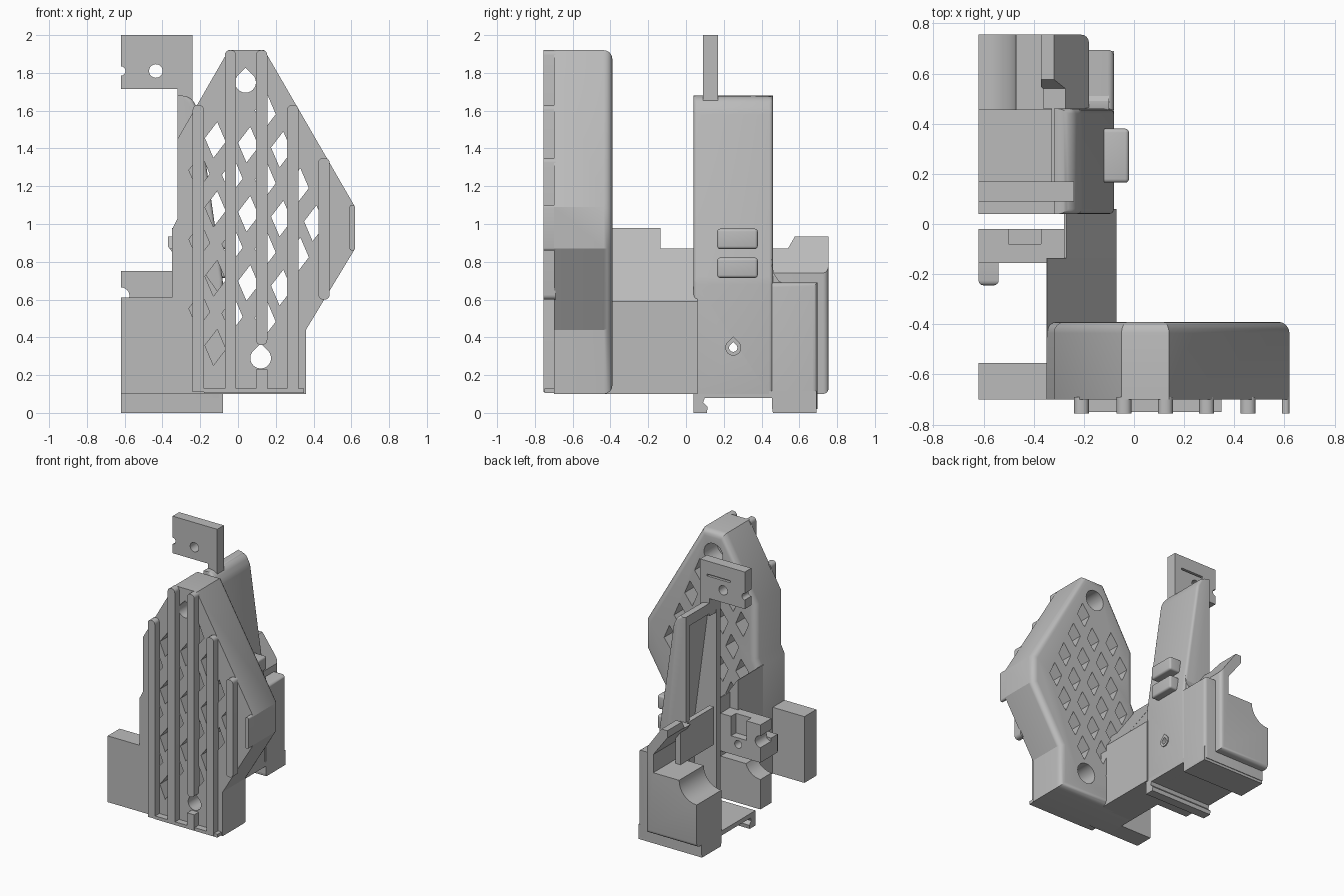
import bpy, bmesh, math
from mathutils import Vector

if "Cube" in bpy.data.objects:
    bpy.data.objects.remove(bpy.data.objects["Cube"])

grey = bpy.data.materials.new("plain grey")
grey.use_nodes = True
colour = (0.5, 0.5, 0.5, 1)
grey.diffuse_color = colour
grey.node_tree.nodes["Principled BSDF"].inputs["Base Color"].default_value = colour


def add_prism(bm, points, low, high, axis="y"):
    """Extrude a closed profile: (x, z) points along y, or (y, z) points along x."""
    def place(p, d):
        return (p[0], d, p[1]) if axis == "y" else (d, p[0], p[1])
    a = [bm.verts.new(place(p, low)) for p in points]
    b = [bm.verts.new(place(p, high)) for p in points]
    bm.faces.new(a)
    bm.faces.new(b[::-1])
    for i in range(len(a)):
        j = (i + 1) % len(a)
        bm.faces.new((a[j], a[i], b[i], b[j]))


def finish(name, bm):
    bmesh.ops.recalc_face_normals(bm, faces=bm.faces)
    mesh = bpy.data.meshes.new(name)
    bm.to_mesh(mesh)
    bm.free()
    obj = bpy.data.objects.new(name, mesh)
    bpy.context.collection.objects.link(obj)
    mesh.materials.append(grey)
    return obj


def prism(name, points, low, high, axis="y", bevel=0, rule=None):
    """Prism whose edges picked by the rule (on edge ends) are rounded."""
    bm = bmesh.new()
    add_prism(bm, points, low, high, axis)
    bmesh.ops.recalc_face_normals(bm, faces=bm.faces)
    if bevel:
        edges = [e for e in bm.edges if rule is None or rule(*[v.co for v in e.verts])]
        bmesh.ops.bevel(bm, geom=edges, offset=bevel, segments=4, profile=0.5, affect="EDGES")
    return finish(name, bm)


def rect(x0, x1, z0, z1):
    return [(x0, z0), (x1, z0), (x1, z1), (x0, z1)]


def box(name, x, y, z, bevel=0, rule=None):
    return prism(name, rect(*x, *z), *y, bevel=bevel, rule=rule)


def circle(x, z, r, n=24):
    return [(x + r * math.cos(2 * math.pi * i / n), z + r * math.sin(2 * math.pi * i / n)) for i in range(n)]


def teardrop(x, z, r):
    """Round hole with a printable pointed top."""
    arc = [math.radians(135 + 270 * i / 18) for i in range(19)]
    return [(x + r * math.cos(a), z + r * math.sin(a)) for a in arc] + [(x, z + r * 1.41)]


def cut(obj, *prisms):
    """Subtract a list of (points, low, high, axis) prisms."""
    bm = bmesh.new()
    for p in prisms:
        add_prism(bm, *p)
    cutter = finish("cutter", bm)
    cutter.hide_render = True
    mod = obj.modifiers.new("cut", "BOOLEAN")
    mod.object = cutter
    mod.solver = "EXACT"
    bpy.context.view_layer.objects.active = obj
    bpy.ops.object.modifier_apply(modifier=mod.name)
    bpy.data.objects.remove(cutter)


# Angled front panel, rounded on its rear rim
outline = [(-0.35, 0.1), (0.36, 0.1), (0.36, 0.44), (0.62, 0.87), (0.62, 1.09), (0.14, 1.92),
           (-0.05, 1.92), (-0.32, 1.45), (-0.32, 1.03), (-0.35, 0.97)]
FRONT, BACK = -0.7, -0.39
panel = prism("front_panel", outline, FRONT, BACK, bevel=0.045,
              rule=lambda a, b: min(a.y, b.y) > BACK - 0.01)


def margin(p):
    """Distance from a point inside the panel to its outline, or -1 outside."""
    p, inside, best = Vector(p), False, 9
    for a, b in zip(outline, outline[1:] + outline[:1]):
        a, b = Vector(a), Vector(b)
        d = b - a
        t = max(0, min(1, (p - a).dot(d) / d.length_squared))
        best = min(best, (p - a - t * d).length)
        if (a.y > p.y) != (b.y > p.y) and p.x < a.x + d.x * (p.y - a.y) / d.y:
            inside = not inside
    return best if inside else -1


# Diamond lattice and the two screw holes
screws = [(0.04, 1.75), (0.12, 0.29)]
holes = []
for row in range(-2, 7):
    for col in range(-3, 4):
        odd = row % 2
        x = 0.055 + 0.175 * col + 0.09 * odd
        z = 1.42 - 0.183 * row - 0.025 * col - 0.012 * odd
        clear = all((Vector(s) - Vector((x, z))).length > 0.19 for s in screws)
        if clear and margin((x, z)) > 0.085:
            holes.append(([(x - 0.055, z + 0.01), (x - 0.01, z - 0.095), (x + 0.055, z - 0.01),
                           (x + 0.01, z + 0.095)], -0.8, -0.3, "y"))
cut(panel, *holes)
cut(panel, *[(teardrop(x, z, 0.055), -0.8, -0.3, "y") for x, z in screws])
cut(panel, *[(circle(x, z, 0.08), -0.55, -0.3, "y") for x, z in screws])

# Vertical ribs with rounded ends
for i, (x, low, high) in enumerate([(-0.21, 0.11, 1.63), (-0.04, 0.11, 1.92), (0.125, 0.36, 1.92),
                                    (0.29, 0.11, 1.63), (0.455, 0.6, 1.35), (0.605, 0.86, 1.1)]):
    half = 0.03 if x < 0.6 else 0.015
    prism(f"panel_rib_{i + 1}", rect(x - half, x + half, low, high), -0.755, FRONT + 0.01, bevel=half * 0.85,
          rule=lambda a, b: abs(a.y - b.y) > 0.01 and min(a.z, b.z) > 0.3)
box("panel_rib_low", (0.095, 0.155), (-0.755, FRONT), (0.11, 0.23))
box("panel_lip", (-0.18, 0.35), (-0.75, FRONT + 0.01), (0.105, 0.13))
box("side_box", (-0.62, -0.3), (FRONT, -0.555), (0.1, 0.61))

# Bridge with a sloping top joining the panel to the housing
prism("bridge_front", [(-0.35, 0.1), (-0.07, 0.1), (-0.07, 0.59), (-0.345, 0.98), (-0.35, 0.98)], -0.45, -0.135)
prism("bridge_rear", [(-0.28, 0.1), (-0.07, 0.1), (-0.07, 0.59), (-0.27, 0.87), (-0.28, 0.87)], -0.14, 0.06)

# Clamp beside the bridge
clamp = box("clamp", (-0.62, -0.27), (-0.155, -0.02), (0.46, 0.75))
cut(clamp, (rect(-0.5, -0.37, 0.6, 0.8), -0.08, 0.1, "y"),
    (circle(-0.62, 0.62, 0.045), -0.3, 0.1, "y"))
cut(clamp, (circle(-0.43, 0.55, 0.03), -0.3, 0.1, "y"))
box("clamp_boss", (-0.62, -0.54), (-0.245, -0.15), (0.46, 0.6), 0.02, lambda a, b: max(a.y, b.y) < -0.2)
lower = box("clamp_lower_block", (-0.62, -0.27), (-0.155, -0.02), (0.1, 0.42))
cut(lower, (circle(-0.62, 0.46, 0.13), -0.3, 0.1, "y"))

# Tall leaning tower, hollowed from its inner side
tower = prism("tower", [(-0.32, 0.08), (-0.08, 0.08), (-0.08, 0.7), (-0.21, 1.6), (-0.24, 1.66), (-0.28, 1.68),
                        (-0.32, 1.68)], 0.04, 0.46, bevel=0.02,
              rule=lambda a, b: min(a.x, b.x) > -0.3 and min(a.z, b.z) > 0.05)
cut(tower, ([(-0.4, 0.11), (-0.13, 0.11), (-0.13, 0.7), (-0.25, 1.6), (-0.4, 1.6)], 0.085, 0.415, "y"))
cut(tower, (teardrop(0.25, 0.345, 0.022), -0.2, 0, "x"))
box("inner_spine", (-0.33, -0.29), (0.13, 0.54), (0.58, 0.87))

# Raised rim around the small side hole
rim = prism("side_hole_rim", teardrop(0.25, 0.345, 0.042), -0.09, -0.072, "x")
cut(rim, (teardrop(0.25, 0.345, 0.022), -0.2, 0, "x"))

# Side buttons
for i, z in enumerate((0.77, 0.923)):
    box(f"side_button_{i + 1}", (-0.15, -0.02), (0.165, 0.38), (z - 0.055, z + 0.052), 0.015)

# Base rail: thin floor with two hooked feet
prism("base_rail", [(0.04, 0), (0.11, 0), (0.115, 0.03), (0.09, 0.055), (0.1, 0.08), (0.47, 0.08), (0.48, 0.055),
                    (0.455, 0.03), (0.46, 0), (0.69, 0), (0.69, 0.115), (0.04, 0.115)], -0.62, -0.08, "x")

# Rear block and cradle, bored along their length, with a thin sloping shell above a ledge
block = box("rear_block", (-0.62, -0.08), (0.455, 0.695), (0.02, 0.69), 0.025,
            lambda a, b: min(a.x, b.x) > -0.1 and (min(a.z, b.z) > 0.6 or min(a.y, b.y) > 0.6))
bore = (circle(-0.62, 0.58, 0.15, 32), 0.3, 0.9, "y")
cut(block, (rect(-0.7, -0.24, 0.58, 1.2), 0.3, 0.9, "y"))
cut(block, bore)
cradle = prism("rear_cradle", [(-0.62, 0.1), (-0.18, 0.1), (-0.18, 0.74), (-0.32, 0.935), (-0.37, 0.935),
                               (-0.37, 0.88), (-0.25, 0.72), (-0.25, 0.58), (-0.62, 0.58)], 0.46, 0.755, bevel=0.03,
               rule=lambda a, b: min(a.y, b.y) > 0.7 and (min(a.x, b.x) > -0.2 or max(a.z, b.z) < 0.2))
cut(cradle, bore)
cut(cradle, ([(0.4, 0.87), (0.54, 0.87), (0.58, 0.94), (0.58, 1), (0.4, 1)], -0.7, 0, "x"))
prism("tower_fillet", [(0.45, 0.68), (0.53, 0.68), (0.49, 0.7), (0.465, 0.74), (0.45, 0.82)], -0.24, -0.1, "x")

# Flag bracket on top of the tower
flag = prism("top_bracket", [(-0.62, 1.715), (-0.32, 1.715), (-0.32, 1.58), (-0.24, 1.58), (-0.24, 2), (-0.62, 2)],
             0.09, 0.17)
cut(flag, (circle(-0.435, 1.81, 0.036), 0, 0.3, "y"), (circle(-0.62, 1.81, 0.025), 0, 0.3, "y"),
    (rect(-0.5, -0.3, 1.885, 1.9), 0.15, 0.3, "y"))

# Smooth rounded edges, keep corners crisp
for obj in bpy.data.objects:
    if obj.type == "MESH":
        bpy.ops.object.select_all(action="DESELECT")
        obj.select_set(True)
        bpy.context.view_layer.objects.active = obj
        bpy.ops.object.shade_smooth_by_angle(angle=math.radians(30))
